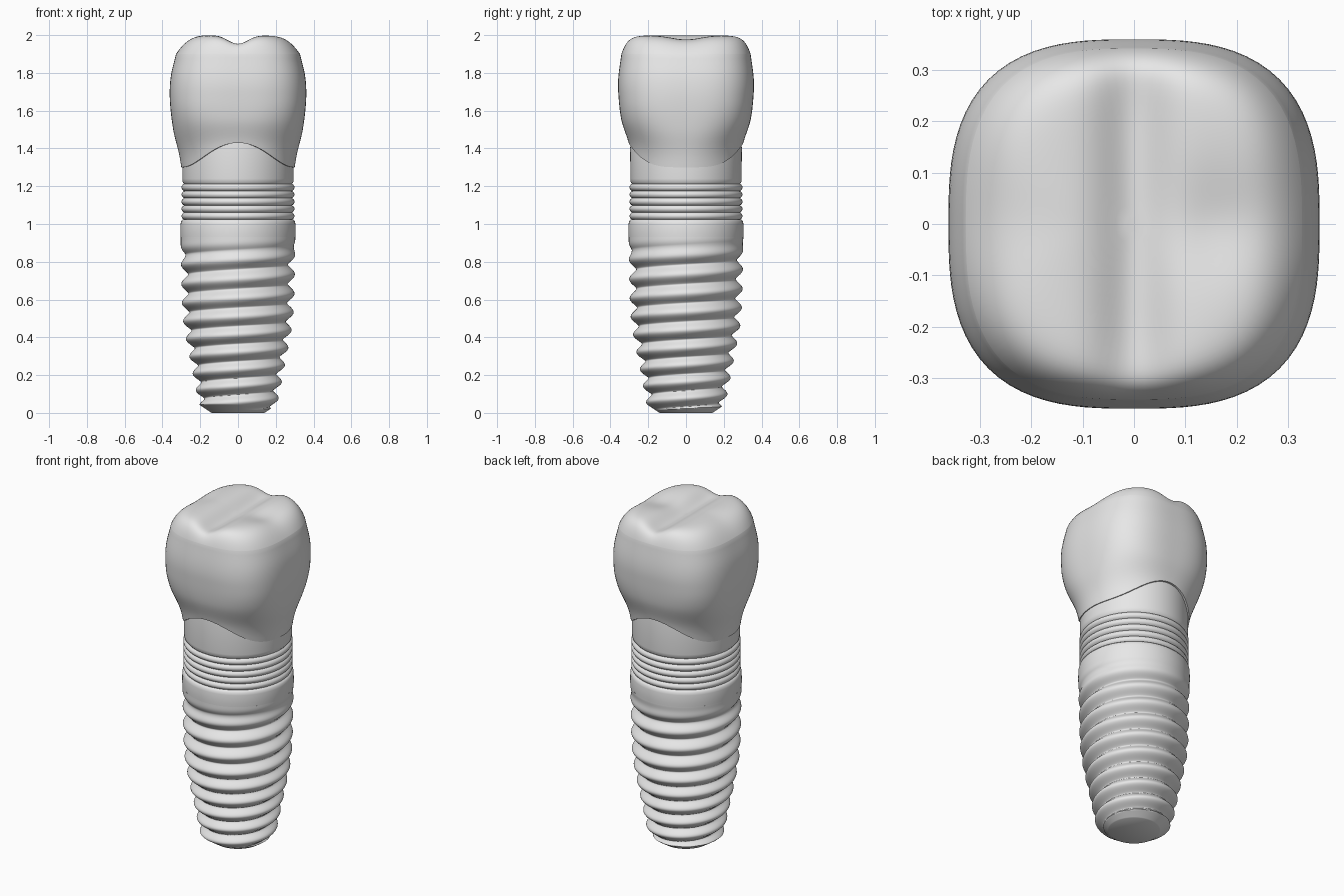
import bpy, math

if "Cube" in bpy.data.objects:
    bpy.data.objects.remove(bpy.data.objects["Cube"], do_unlink=True)

SEGMENTS = 96

grey = bpy.data.materials.new("plain_grey")
grey.use_nodes = True
grey.diffuse_color = (0.8, 0.8, 0.8, 1)
grey.node_tree.nodes["Principled BSDF"].inputs["Base Color"].default_value = (0.8, 0.8, 0.8, 1)


def smooth(a, b, v):
    t = min(max((v - a) / (b - a), 0), 1)
    return t * t * (3 - 2 * t)


def sample(points, z):
    """Smooth (Catmull-Rom style) radius lookup in a list of (z, radius)."""
    if z <= points[0][0]:
        return points[0][1]
    if z >= points[-1][0]:
        return points[-1][1]
    i = max(k for k in range(len(points) - 1) if points[k][0] <= z)

    def slope(k):
        a, b = points[max(k - 1, 0)], points[min(k + 1, len(points) - 1)]
        return (b[1] - a[1]) / (b[0] - a[0])
    (z0, r0), (z1, r1) = points[i], points[i + 1]
    h = z1 - z0
    t = (z - z0) / h
    return (r0 * (1 + 2 * t) * (1 - t) ** 2 + h * slope(i) * t * (1 - t) ** 2
            + r1 * t * t * (3 - 2 * t) + h * slope(i + 1) * t * t * (t - 1))


def skin(name, rows, point):
    """Bridge closed rings, listed from bottom to top, and cap both ends."""
    n = SEGMENTS
    verts = [point(row, 2 * math.pi * i / n) for row in rows for i in range(n)]
    faces = [(j * n + i, j * n + (i + 1) % n, (j + 1) * n + (i + 1) % n, (j + 1) * n + i)
             for j in range(len(rows) - 1) for i in range(n)]
    faces.append(tuple(reversed(range(n))))
    faces.append(tuple(range((len(rows) - 1) * n, len(rows) * n)))
    mesh = bpy.data.meshes.new(name)
    mesh.from_pydata(verts, [], faces)
    mesh.materials.append(grey)
    obj = bpy.data.objects.new(name, mesh)
    bpy.context.collection.objects.link(obj)
    bpy.ops.object.select_all(action="DESELECT")
    obj.select_set(True)
    bpy.context.view_layer.objects.active = obj
    bpy.ops.object.shade_smooth_by_angle(angle=math.radians(55))
    return obj


# Threaded screw: tapered body with a helical thread fading out below the collar
CREST = [(0, 0.2), (0.1, 0.22), (0.26, 0.25), (0.36, 0.27), (0.48, 0.29),
         (0.6, 0.298), (0.8, 0.302), (0.95, 0.304)]


def screw_point(z, a):
    turns = math.log((0.083 + 0.028 * z) / 0.105) / 0.028
    wave = 0.5 + 0.5 * math.cos(2 * math.pi * turns - a + math.pi)
    depth = 0.038 * (1 - smooth(0.78, 0.93, z))
    r = sample(CREST, z) - depth * (1 - wave ** 0.7)
    r = min(r, 0.14 + 1.5 * z)
    return (r * math.cos(a), r * math.sin(a), z)


skin("threaded_screw", [0.93 * i / 270 for i in range(271)], screw_point)


def round_point(row, a):
    return (row[1] * math.cos(a), row[1] * math.sin(a), row[0])


# Collar above the thread
skin("collar", [(0.92, 0.303), (0.95, 0.305), (1.0, 0.304), (1.015, 0.301), (1.025, 0.292)],
     round_point)

# Abutment: five rounded bands, then a plain neck running up into the crown
bands = []
for k in range(5):
    for s in range(9):
        bands.append((1.023 + 0.038 * (k + s / 9), 0.286 + 0.013 * math.sin(math.pi * s / 9) ** 0.7))
neck = [(1.213, 0.286), (1.222, 0.293), (1.24, 0.295), (1.32, 0.295), (1.4, 0.296), (1.46, 0.29)]
skin("abutment", bands + neck, round_point)

# Crown: wavy lower margin, rounded square walls, and a grooved chewing surface
WIDTH = [(1.3, 0.3), (1.37, 0.312), (1.5, 0.343), (1.66, 0.361), (1.78, 0.356), (1.9, 0.328)]
DEPTH = [(1.3, 0.296), (1.42, 0.302), (1.55, 0.342), (1.7, 0.359), (1.78, 0.358), (1.9, 0.342)]
SHOULDER = 1.9


def crown_point(row, a):
    kind, v = row
    c, s = math.cos(a), math.sin(a)
    margin = 1.3 + 0.13 * s ** 4
    z = SHOULDER if kind == "cap" else margin + v * (SHOULDER - margin)
    n = 2 + 0.85 * smooth(1.3, 1.65, z)
    r = (abs(c) ** n + abs(s) ** n) ** (-1 / n)
    if kind == "rim":
        r *= 0.9
    if kind == "cap":
        r *= v
    x, y = r * c * sample(WIDTH, z), r * s * sample(DEPTH, z)
    if kind == "cap":
        z += 0.1 * (1 - v ** (5 + 9 * s * s))
        inner = 1 - v ** 8
        z -= 0.05 * inner * math.exp(-(x / 0.07) ** 2)
        z -= 0.022 * inner * math.exp(-((x - 0.15) / 0.09) ** 2 - (y / 0.11) ** 2)
    return (x, y, z)


rows = [("rim", 0)] + [("wall", i / 24) for i in range(25)]
rows += [("cap", math.cos(math.pi / 2 * i / 29)) for i in range(1, 29)]
skin("crown", rows, crown_point)
